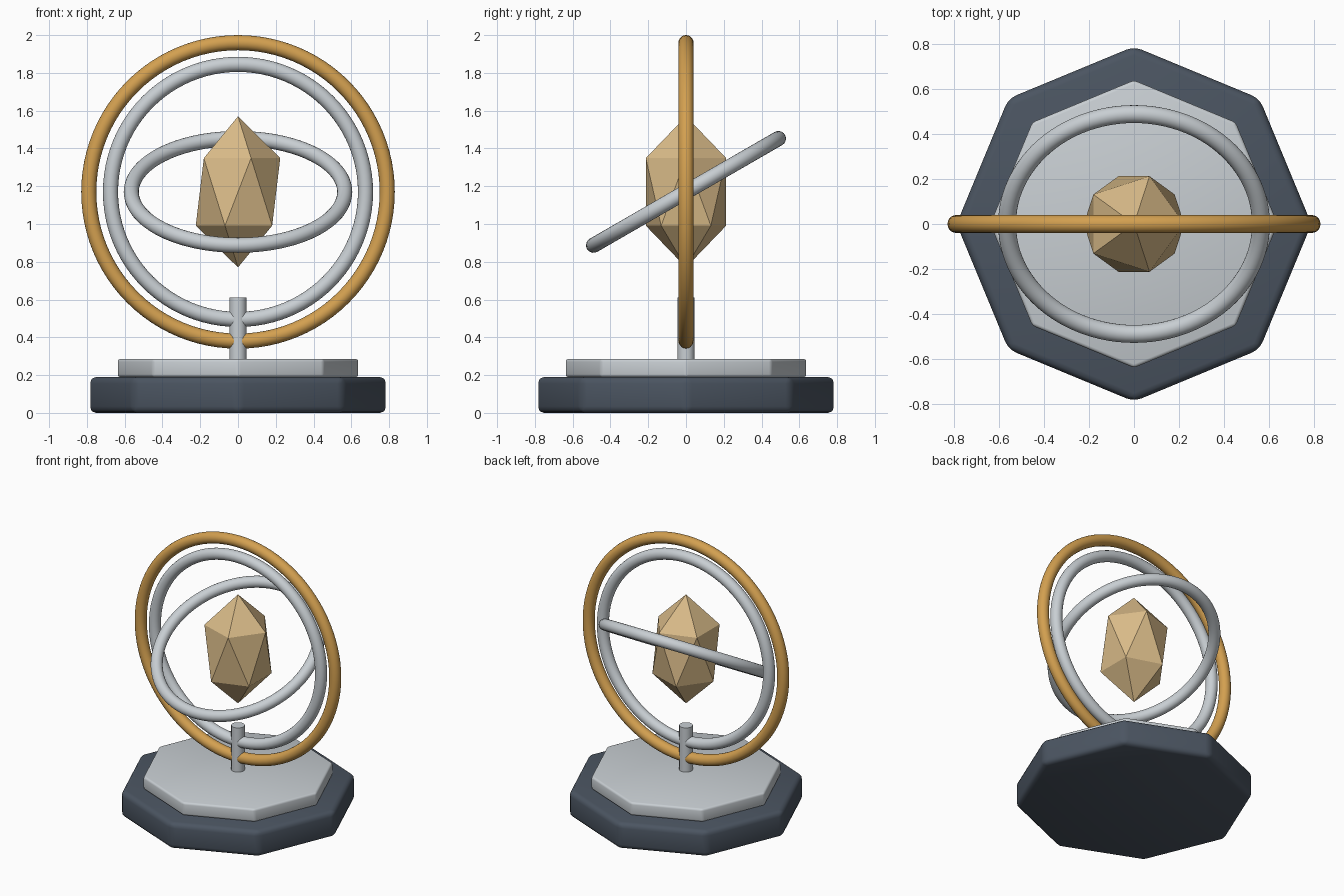
import bpy
import math

cube = bpy.data.objects.get("Cube")
if cube:
    bpy.data.objects.remove(cube, do_unlink=True)

CENTRE = 1.17   # height shared by the rings and the crystal
TUBE = 0.04     # ring thickness radius


def material(name, rgb):
    mat = bpy.data.materials.new(name)
    mat.use_nodes = True
    colour = (*rgb, 1)
    mat.diffuse_color = colour
    bsdf = next(n for n in mat.node_tree.nodes if n.type == 'BSDF_PRINCIPLED')
    bsdf.inputs["Base Color"].default_value = colour
    return mat


gold = material("gold", (0.65, 0.35, 0.08))
amber = material("pale amber", (0.70, 0.50, 0.25))
silver = material("silver", (0.58, 0.62, 0.65))
slate = material("dark slate", (0.07, 0.09, 0.12))


def finish(name, mat):
    obj = bpy.context.object
    obj.name = name
    obj.data.materials.append(mat)
    return obj


def ring(name, radius, tilt, mat):
    bpy.ops.mesh.primitive_torus_add(
        major_radius=radius, minor_radius=TUBE, major_segments=96,
        minor_segments=20, location=(0, 0, CENTRE),
        rotation=(math.radians(tilt), 0, 0))
    finish(name, mat)
    bpy.ops.object.shade_smooth()


def cylinder(name, sides, radius, bottom, top, mat, bevel=0):
    bpy.ops.mesh.primitive_cylinder_add(
        vertices=sides, radius=radius, depth=top - bottom,
        location=(0, 0, (bottom + top) / 2))
    obj = finish(name, mat)
    if bevel:
        mod = obj.modifiers.new("rounded edges", 'BEVEL')
        mod.width = bevel
        mod.segments = 3
        bpy.ops.object.modifier_apply(modifier=mod.name)
    bpy.ops.object.shade_smooth_by_angle(angle=math.radians(35))


# Stepped octagonal stand and post
cylinder("base", 8, 0.79, 0, 0.19, slate, 0.035)
cylinder("base_plate", 8, 0.64, 0.19, 0.285, silver, 0.015)
cylinder("post", 32, 0.045, 0.27, 0.61, silver)

# Nested rings, the smallest one tilted
ring("outer_ring", 0.79, 90, gold)
ring("middle_ring", 0.675, 90, silver)
ring("inner_ring", 0.565, 30, silver)

# Faceted floating crystal
bpy.ops.mesh.primitive_ico_sphere_add(
    subdivisions=1, radius=0.25, location=(0, 0, CENTRE))
finish("crystal", amber).scale.z = 1.6
